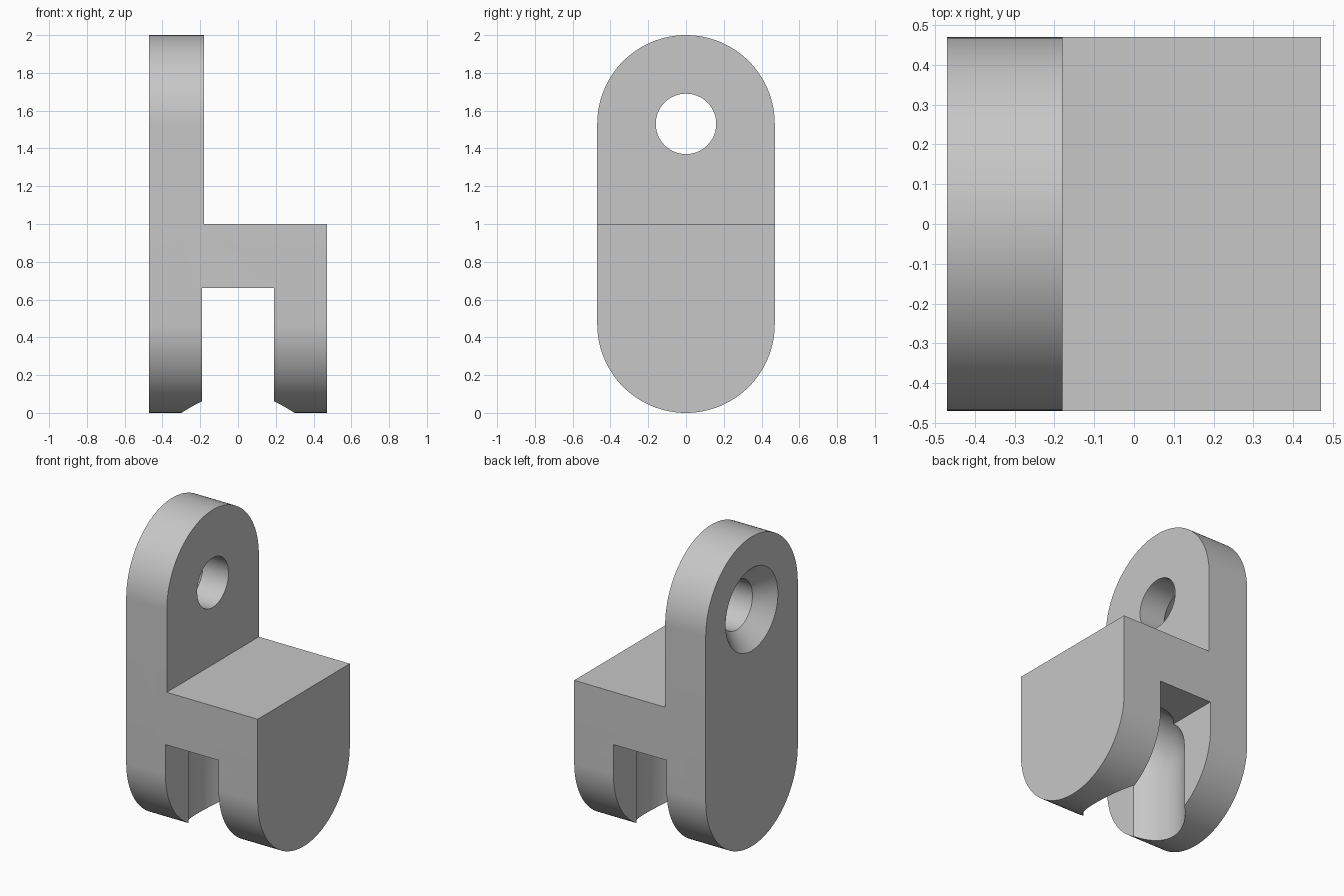
import bpy, bmesh, math
from mathutils import Matrix, Vector

if "Cube" in bpy.data.objects:
    bpy.data.objects.remove(bpy.data.objects["Cube"], do_unlink=True)

R = 0.47             # half width and end radius
PLATE_X = -0.18      # inner face of the tall plate
SHELF_Z = 1.0        # top of the block
HOLE_Z = 1.53        # height of the screw hole
BORE_R = 0.3         # radius of the domed bore

grey = bpy.data.materials.new("light grey")
grey.use_nodes = True
colour = (0.57, 0.57, 0.57, 1)
grey.diffuse_color = colour
grey.node_tree.nodes["Principled BSDF"].inputs["Base Color"].default_value = colour


def finish(name, bm):
    bmesh.ops.recalc_face_normals(bm, faces=bm.faces)
    mesh = bpy.data.meshes.new(name)
    bm.to_mesh(mesh)
    bm.free()
    mesh.materials.append(grey)
    obj = bpy.data.objects.new(name, mesh)
    bpy.context.collection.objects.link(obj)
    return obj


def box(name, low, high):
    bm = bmesh.new()
    low, high = Vector(low), Vector(high)
    bmesh.ops.create_cube(bm, size=1)
    bmesh.ops.scale(bm, vec=high - low, verts=bm.verts)
    bmesh.ops.translate(bm, vec=(low + high) / 2, verts=bm.verts)
    return finish(name, bm)


def lathe(name, profile, steps, matrix=Matrix()):
    """Turn (radius, height) points about z, then place the result."""
    bm = bmesh.new()
    verts = [bm.verts.new((r, 0, z)) for r, z in profile]
    edges = [bm.edges.new(pair) for pair in zip(verts, verts[1:])]
    bmesh.ops.spin(bm, geom=verts + edges, axis=(0, 0, 1), cent=(0, 0, 0),
                   angle=math.tau, steps=steps)
    bmesh.ops.remove_doubles(bm, verts=bm.verts, dist=1e-5)
    bm.transform(matrix)
    return finish(name, bm)


# Body: a rounded-end outline extruded across x
bm = bmesh.new()
N = 64
outline = []
for centre, start in ((2 - R, 0), (R, math.pi)):
    for i in range(N + 1):
        a = start + math.pi * i / N
        outline.append(bm.verts.new((-R, R * math.cos(a), centre + R * math.sin(a))))
face = bm.faces.new(outline)
extruded = bmesh.ops.extrude_face_region(bm, geom=[face])["geom"]
bmesh.ops.translate(bm, vec=(2 * R, 0, 0),
                    verts=[v for v in extruded if isinstance(v, bmesh.types.BMVert)])
body = finish("bracket_body", bm)

# Space above the block, and the slot between the two legs
shelf_cut = box("shelf_cutter", (PLATE_X, -1, SHELF_Z), (1, 1, 3))
slot_cut = box("slot_cutter", (-0.19, -1, -1), (0.19, 1, 0.66))

# Domed vertical bore that hollows the inner sides of the legs
dome = [(BORE_R * math.cos(a), R + BORE_R * math.sin(a))
        for a in (math.pi / 2 * i / 16 for i in range(16))]
bore_cut = lathe("bore_cutter",
                 [(0, -0.2), (BORE_R, -0.2)] + dome + [(0, R + BORE_R)], 64)

# Countersunk screw hole, wide on the outer face of the plate
along_x = Matrix.Translation((-R, 0, HOLE_Z)) @ Matrix.Rotation(math.pi / 2, 4, "Y")
hole_cut = lathe("hole_cutter",
                 [(0, -0.05), (0.317, -0.05), (0.16, 0.107), (0.16, 0.5), (0, 0.5)],
                 64, along_x)

# Cut everything out and discard the cutters
bpy.context.view_layer.objects.active = body
for cutter in (shelf_cut, slot_cut, bore_cut, hole_cut):
    cutter.hide_render = True
    mod = body.modifiers.new(cutter.name, "BOOLEAN")
    mod.operation = "DIFFERENCE"
    mod.solver = "EXACT"
    mod.object = cutter
    bpy.ops.object.modifier_apply(modifier=mod.name)
    bpy.data.objects.remove(cutter, do_unlink=True)

# Smooth curves with crisp edges
for obj in bpy.context.selected_objects:
    obj.select_set(False)
body.select_set(True)
bpy.ops.object.shade_smooth_by_angle(angle=math.radians(25))
